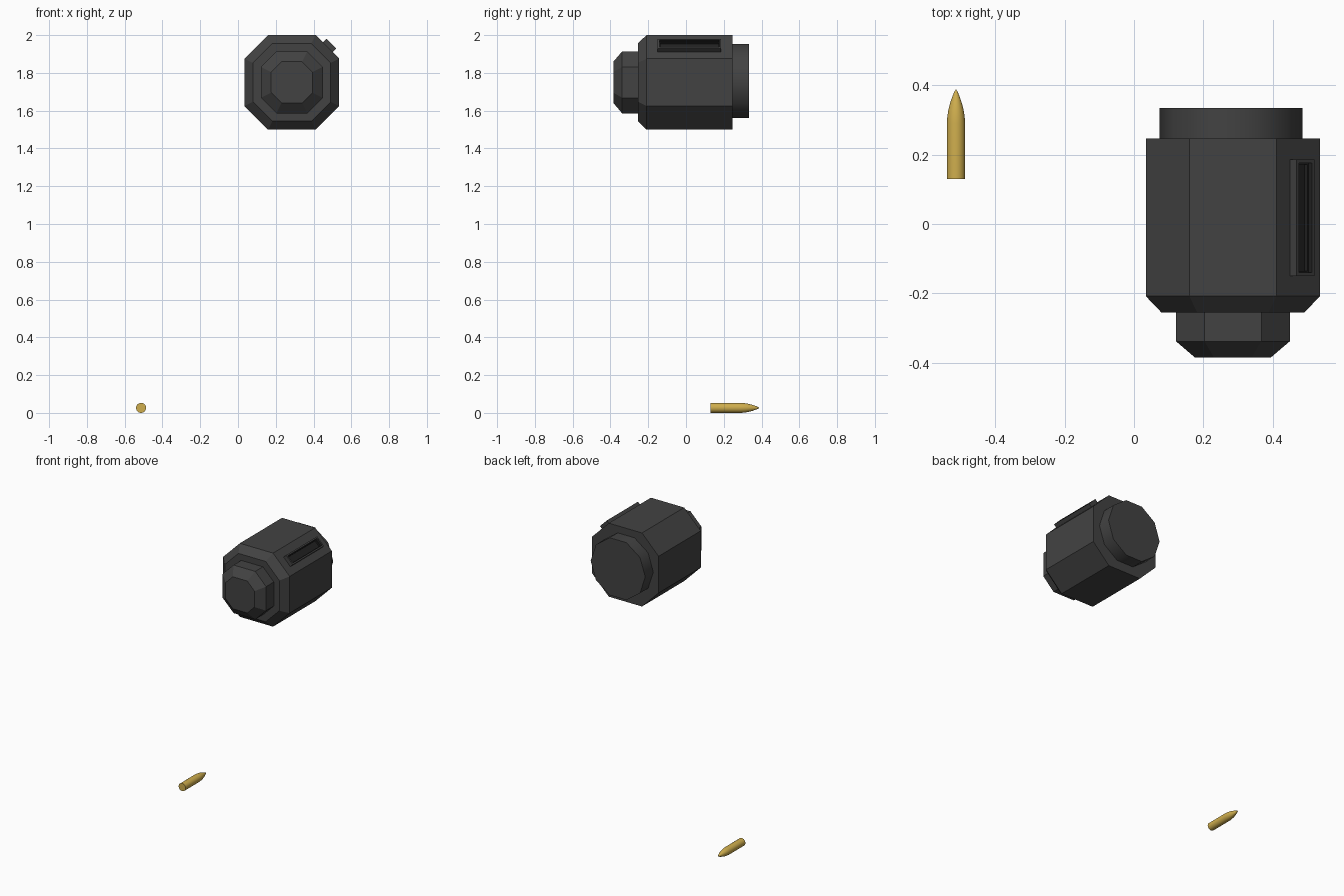
import bpy, bmesh, math
from mathutils import Matrix, Vector

if "Cube" in bpy.data.objects:
    bpy.data.objects.remove(bpy.data.objects["Cube"])


def material(name, rgb):
    m = bpy.data.materials.new(name)
    m.diffuse_color = (*rgb, 1)
    m.use_nodes = True
    m.node_tree.nodes["Principled BSDF"].inputs["Base Color"].default_value = m.diffuse_color
    return m


GUNMETAL = material("dark grey metal", (0.055, 0.055, 0.055))
BLACK = material("slot black", (0.016, 0.016, 0.016))
BRASS = material("brass", (0.62, 0.42, 0.075))


def finish(name, bm, mats, smooth=None):
    bmesh.ops.recalc_face_normals(bm, faces=bm.faces)
    me = bpy.data.meshes.new(name)
    bm.to_mesh(me)
    bm.free()
    ob = bpy.data.objects.new(name, me)
    bpy.context.collection.objects.link(ob)
    for m in mats:
        me.materials.append(m)
    if smooth:
        bpy.ops.object.select_all(action='DESELECT')
        ob.select_set(True)
        bpy.context.view_layer.objects.active = ob
        bpy.ops.object.shade_smooth_by_angle(angle=math.radians(smooth))
    return ob


def octagon(r):
    # square with corners cut at half its half-width
    h = r * 0.5
    return [(r, -h), (r, h), (h, r), (-h, r), (-r, h), (-r, -h), (-h, -r), (h, -r)]


def circle(r, n):
    return [(r * math.cos(2 * math.pi * i / n), r * math.sin(2 * math.pi * i / n)) for i in range(n)]


def loft(name, cx, cz, sections, mats, smooth=None):
    """Skin a list of (y, outline) sections along y and cap both ends."""
    bm = bmesh.new()
    rings = [[bm.verts.new((cx + x, y, cz + z)) for x, z in pts] for y, pts in sections]
    n = len(rings[0])
    for a, b in zip(rings, rings[1:]):
        for i in range(n):
            bm.faces.new((a[i], a[(i + 1) % n], b[(i + 1) % n], b[i]))
    bm.faces.new(rings[0])
    bm.faces.new(rings[-1])
    return finish(name, bm, mats, smooth)


CX, CZ = 0.285, 1.75

# Main octagonal body with chamfered front
loft("body", CX, CZ, [(-0.255, octagon(0.206)), (-0.208, octagon(0.251)),
                      (0.247, octagon(0.251))], [GUNMETAL])
# Stepped front nose
loft("nose", CX, CZ, [(-0.385, octagon(0.109)), (-0.338, octagon(0.164)),
                      (-0.25, octagon(0.164))], [GUNMETAL])
# Ten-sided rear cap
loft("rear_cap", 0.280, 1.757, [(0.24, circle(0.206, 10)), (0.334, circle(0.206, 10))],
     [GUNMETAL], 40)

# Slot frame on the upper right chamfer, stepped inwards to a dark floor
bm = bmesh.new()
bmesh.ops.create_cube(bm, size=1)
bmesh.ops.scale(bm, vec=(0.073, 0.336, 0.05), verts=bm.verts)
top = max(bm.faces, key=lambda f: f.calc_center_median().z)
for rim, depth in ((0.014, 0.014), (0.006, 0.01)):
    bmesh.ops.inset_region(bm, faces=[top], thickness=rim)
    walls = bmesh.ops.inset_region(bm, faces=[top], thickness=0.0005)["faces"]
    bmesh.ops.translate(bm, vec=(0, 0, -depth), verts=top.verts)
    for f in walls + [top]:
        f.material_index = 1
place = Matrix.Translation(Vector((0.476, 0.018, 1.937))) @ Matrix.Rotation(math.radians(45), 4, 'Y')
bmesh.ops.transform(bm, matrix=place, verts=bm.verts)
finish("slot_frame", bm, [GUNMETAL, BLACK])

# Cartridge: cylinder running into a pointed ogive
R = 0.0265
profile = [(0.13, 1), (0.29, 1), (0.31, 0.94), (0.33, 0.82), (0.35, 0.62), (0.37, 0.36), (0.382, 0.16), (0.388, 0.02)]
loft("cartridge", -0.513, R, [(y, circle(R * k, 24)) for y, k in profile], [BRASS], 40)
